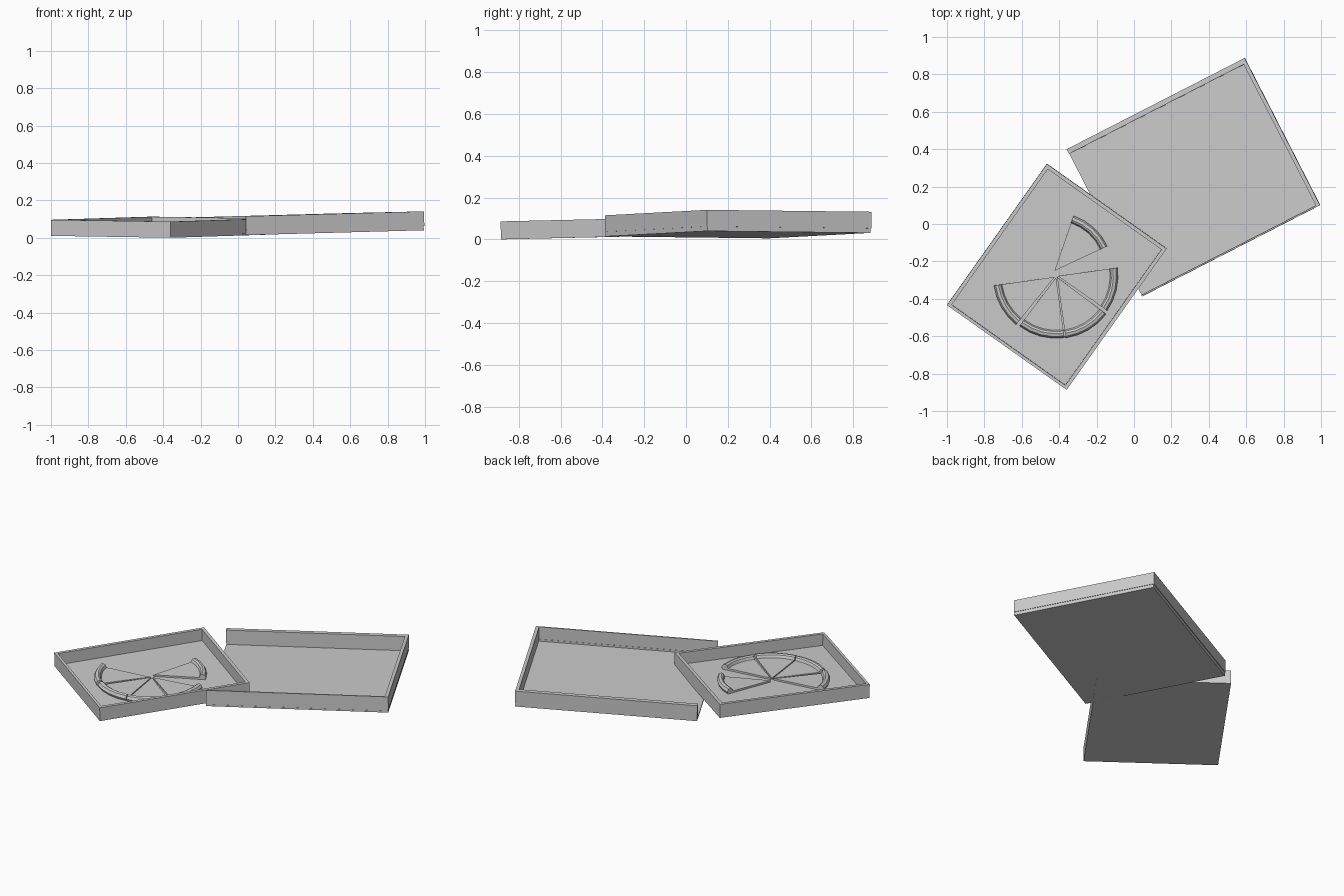
import bpy, bmesh, math
from mathutils import Matrix, Vector

if "Cube" in bpy.data.objects:
    bpy.data.objects.remove(bpy.data.objects["Cube"])


def frame(origin, x_dir, y_dir):
    """Tilted local frame: x and y lie in the panel, z is its normal."""
    x = Vector(x_dir).normalized()
    z = x.cross(Vector(y_dir)).normalized()
    y = z.cross(x)
    m = Matrix((x, y, z)).transposed().to_4x4()
    m.translation = Vector(origin)
    return m


def finish(name, bm, matrix):
    bmesh.ops.recalc_face_normals(bm, faces=bm.faces)
    mesh = bpy.data.meshes.new(name)
    bm.to_mesh(mesh)
    bm.free()
    ob = bpy.data.objects.new(name, mesh)
    ob.matrix_world = matrix
    bpy.context.collection.objects.link(ob)
    return ob


def box(name, m, x0, x1, y0, y1, z0, z1):
    bm = bmesh.new()
    bmesh.ops.create_cube(bm, size=1)
    for v in bm.verts:
        v.co = Vector((x0 if v.co.x < 0 else x1,
                       y0 if v.co.y < 0 else y1,
                       z0 if v.co.z < 0 else z1))
    return finish(name, bm, m)


# Tray: floor and four double-thick walls
tray = frame((-1.0, -0.432, 0.010), (0.64, -0.453, -0.010), (0.545, 0.755, 0.017))
W, L, H, T = 0.784, 0.925, 0.086, 0.02
box("tray_floor", tray, 0.002, W - 0.002, 0.002, L - 0.002, 0, 0.013)
box("tray_wall_left", tray, 0, T, 0, L, 0, H)
box("tray_wall_right", tray, W - T, W, 0, L, 0, H)
box("tray_wall_front", tray, T, W - T, 0, 0.016, 0, H)
box("tray_wall_back", tray, T, W - T, L - T, L, 0, H)

# Lid: folded open, no wall on the hinge side
lid = frame((0.045, -0.387, 0.014), (0.95, 0.487, 0.026), (-0.40, 0.787, -0.009))
W, L, H = 1.07, 0.884, 0.101
box("lid_floor", lid, 0, W - 0.002, 0.002, L - 0.006, 0, 0.01)
box("lid_wall_near", lid, 0, W, 0, 0.008, 0.022, H)
box("lid_wall_far", lid, 0, W, L - 0.028, L, 0.022, H)
box("lid_wall_end", lid, W - 0.02, W, 0.008, L - 0.028, 0.022, H)
# Lower edge strips, set back a little from the walls
box("lid_edge_near", lid, 0, W - 0.003, 0.003, 0.01, 0, 0.022)
box("lid_edge_far", lid, 0, W - 0.003, L - 0.028, L - 0.004, 0, 0.022)
box("lid_edge_end", lid, W - 0.02, W - 0.003, 0.01, L - 0.028, 0, 0.022)


# Slices: wedge with a raised crust, swept from a radial profile
PROFILE = [(0.285, 0.012), (0.292, 0.028), (0.303, 0.034),
           (0.319, 0.030), (0.328, 0.014), (0.322, 0.0)]


def pie_slice(name, apex, a0, a1, segments=4, scale=1.0):
    bm = bmesh.new()
    top = bm.verts.new((0, 0, 0.010))
    bottom = bm.verts.new((0, 0, 0))
    rows = []
    for i in range(segments + 1):
        a = math.radians(a0 + (a1 - a0) * i / segments)
        rows.append([bm.verts.new((r * scale * math.cos(a), r * scale * math.sin(a), z))
                     for r, z in PROFILE])
    for p, q in zip(rows, rows[1:]):
        bm.faces.new((top, p[0], q[0]))
        bm.faces.new((bottom, q[-1], p[-1]))
        for j in range(len(PROFILE) - 1):
            bm.faces.new((p[j], p[j + 1], q[j + 1], q[j]))
    bm.faces.new([top] + rows[0] + [bottom])
    bm.faces.new([top] + rows[-1] + [bottom])
    # Rest the slice on the tilted tray floor
    n = tray.col[2].to_3d()
    o = tray.translation + n * 0.013
    z = o.z - (n.x * (apex[0] - o.x) + n.y * (apex[1] - o.y)) / n.z
    m = Vector((0, 0, 1)).rotation_difference(n).to_matrix().to_4x4()
    m.translation = Vector((apex[0], apex[1], z))
    return finish(name, bm, m)


pie_slice("slice_1", (-0.425, -0.25), 25, 71, scale=0.95)
pie_slice("slice_2", (-0.407, -0.278), -35, 8, scale=0.98)
pie_slice("slice_3", (-0.411, -0.284), -82, -37)
pie_slice("slice_4", (-0.417, -0.286), -127, -82, scale=0.99)
pie_slice("slice_5", (-0.424, -0.283), -172, -129)
